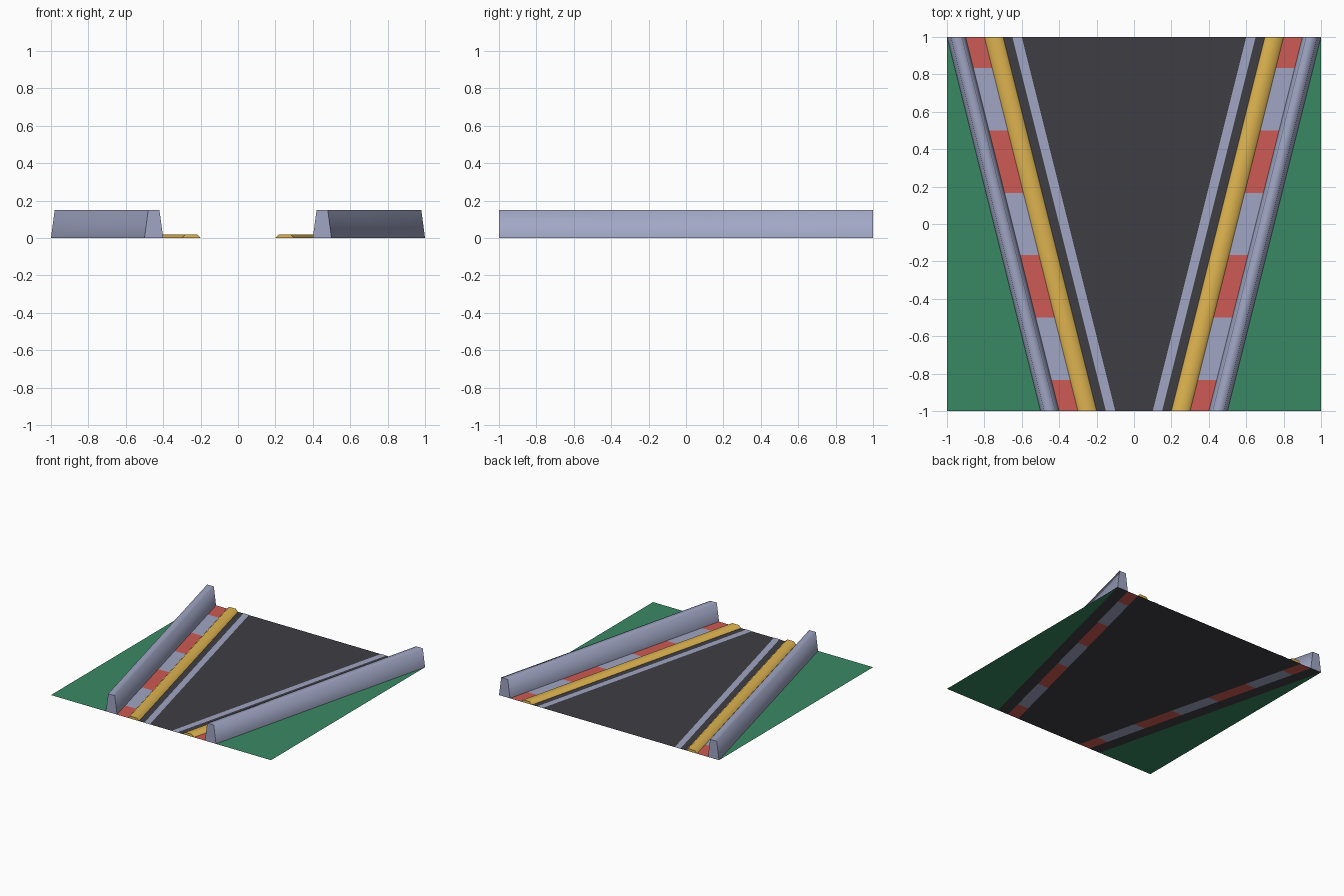
import bpy, bmesh

if "Cube" in bpy.data.objects:
    bpy.data.objects.remove(bpy.data.objects["Cube"])

SLOPE = 0.25  # every strip drifts outwards by this much per unit of y


def srgb(*rgb):
    return [(c / 255 / 12.92 if c < 11 else ((c / 255 + 0.055) / 1.055) ** 2.4) for c in rgb] + [1.0]


def material(name, *rgb):
    m = bpy.data.materials.new(name)
    m.diffuse_color = srgb(*rgb)
    m.use_nodes = True
    m.node_tree.nodes["Principled BSDF"].inputs["Base Color"].default_value = m.diffuse_color
    return m


ASPHALT = material("dark asphalt", 63, 62, 68)
GRASS = material("grass green", 57, 136, 100)
RED = material("kerb red", 205, 90, 83)
GREY = material("pale grey", 160, 166, 196)
YELLOW = material("sand yellow", 222, 180, 80)


def finish(name, bm, mats):
    me = bpy.data.meshes.new(name)
    bm.to_mesh(me)
    bm.free()
    for m in mats:
        me.materials.append(m)
    ob = bpy.data.objects.new(name, me)
    bpy.context.collection.objects.link(ob)
    return ob


def add_face(bm, pts, side=1, mat=0):
    f = bm.faces.new([bm.verts.new((side * x, y, z)) for x, y, z in pts])
    if side < 0:
        f.normal_flip()
    f.material_index = mat
    return f


def at(x, y, z=0.0):
    return (x + SLOPE * (y + 1), y, z)


def flat_strip(name, side, x0, x1, mats, cuts=(-1, 1), z=0.0):
    """Flat slanted band, cut across at the given y values, colours alternating."""
    bm = bmesh.new()
    for i, (a, b) in enumerate(zip(cuts, cuts[1:])):
        add_face(bm, [at(x0, a, z), at(x1, a, z), at(x1, b, z), at(x0, b, z)],
                 side, i % len(mats))
    finish(name, bm, mats)


def raised_strip(name, side, x0, x1, inset, height, mat):
    """Trapezoid profile swept along the slant, smooth sides and sharp flat ends."""
    profile = [(x0, 0), (x0 + inset, height), (x1 - inset, height), (x1, 0)]
    bm = bmesh.new()
    near = [at(x, -1, z) for x, z in profile]
    far = [at(x, 1, z) for x, z in profile]
    for i in range(3):
        add_face(bm, [near[i], near[i + 1], far[i + 1], far[i]], side).smooth = True
    bmesh.ops.remove_doubles(bm, verts=bm.verts[:], dist=1e-5)
    add_face(bm, near[::-1], side)
    add_face(bm, far, side)
    finish(name, bm, [mat])


# road surface between the outer edges of the yellow strips
bm = bmesh.new()
add_face(bm, [(-0.3, -1, 0), (0.3, -1, 0), (0.8, 1, 0), (-0.8, 1, 0)])
finish("road", bm, [ASPHALT])

for side, label in ((-1, "left"), (1, "right")):
    # painted edge line
    flat_strip(label + "_edge_line", side, 0.1, 0.15, [GREY], z=0.002)
    # raised yellow rumble strip
    raised_strip(label + "_rumble_strip", side, 0.2, 0.3, 0.02, 0.02, YELLOW)
    # red and grey kerb
    flat_strip(label + "_kerb", side, 0.3, 0.4, [RED, GREY],
               (-1, -5 / 6, -0.5, -1 / 6, 1 / 6, 0.5, 5 / 6, 1))
    # barrier wall on a dark base
    flat_strip(label + "_barrier_base", side, 0.4, 0.5, [ASPHALT])
    raised_strip(label + "_barrier", side, 0.4, 0.5, 0.02, 0.15, GREY)
    # grass triangle outside the barrier
    bm = bmesh.new()
    add_face(bm, [(0.5, -1, 0), (1, -1, 0), (1, 1, 0)], side)
    finish(label + "_grass", bm, [GRASS])
